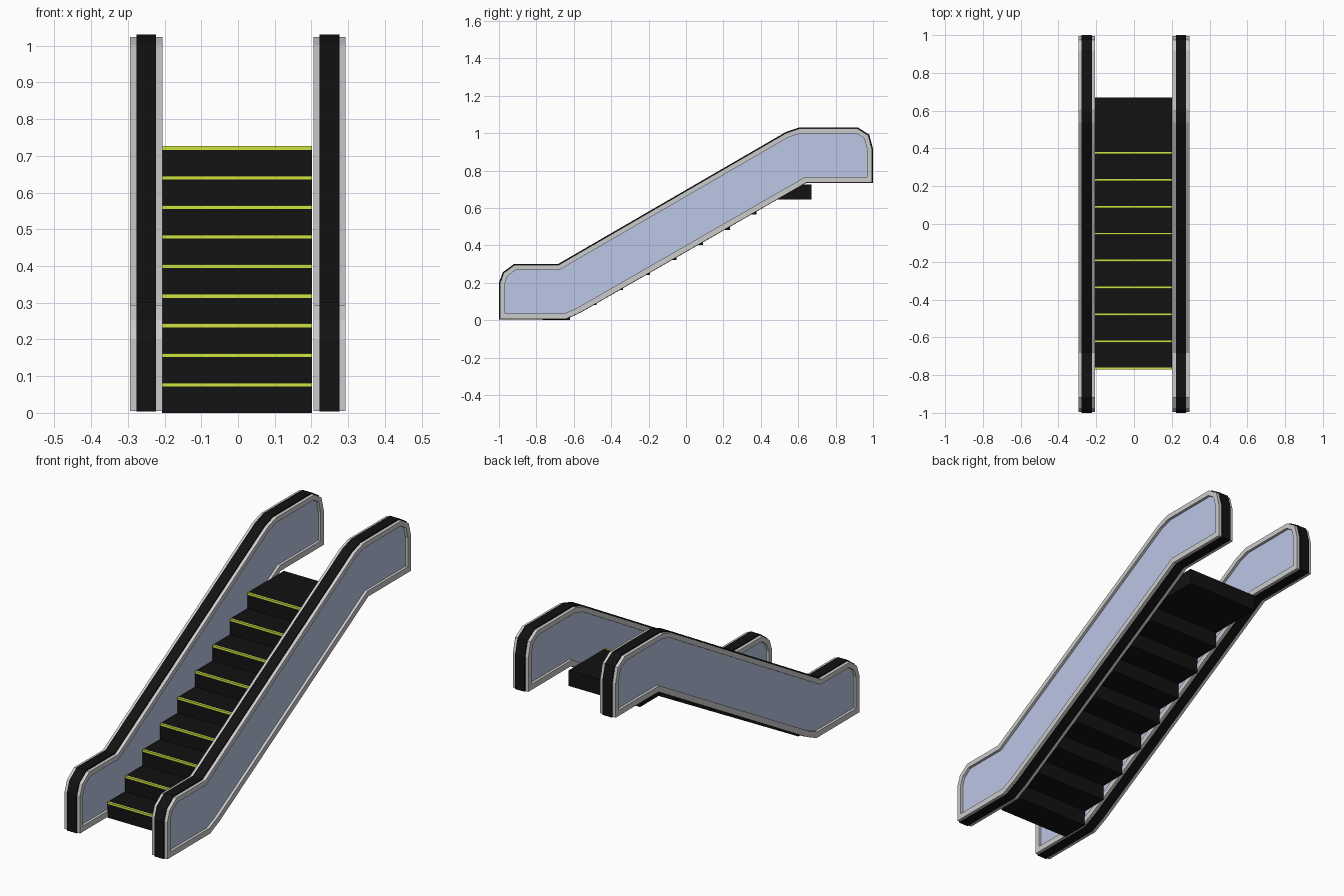
import bpy, bmesh
from mathutils import Vector

if "Cube" in bpy.data.objects:
    bpy.data.objects.remove(bpy.data.objects["Cube"])


def material(name, rgb):
    m = bpy.data.materials.new(name)
    m.diffuse_color = (*rgb, 1)
    m.use_nodes = True
    m.node_tree.nodes["Principled BSDF"].inputs["Base Color"].default_value = m.diffuse_color
    return m


BLACK = material("black_rubber", (0.006, 0.006, 0.006))
GLASS = material("blue_glass", (0.5, 0.57, 0.78))
YELLOW = material("yellow_edge", (0.65, 0.78, 0.05))


def finish(name, bm, mat=None):
    bmesh.ops.recalc_face_normals(bm, faces=bm.faces)
    me = bpy.data.meshes.new(name)
    bm.to_mesh(me)
    bm.free()
    ob = bpy.data.objects.new(name, me)
    bpy.context.collection.objects.link(ob)
    if mat:
        me.materials.append(mat)
    return ob


def box(name, lo, hi, mat):
    bm = bmesh.new()
    bmesh.ops.create_cube(bm, size=1)
    for v in bm.verts:
        v.co = [lo[i] + (v.co[i] + 0.5) * (hi[i] - lo[i]) for i in range(3)]
    return finish(name, bm, mat)


def inset(pts, dists):
    """Move every edge of a clockwise (y, z) outline inwards by its own distance."""
    n = len(pts)
    pts = [Vector(p) for p in pts]
    lines = []
    for i in range(n):
        d = (pts[(i + 1) % n] - pts[i]).normalized()
        lines.append((pts[i] + Vector((d.y, -d.x)) * dists[i], d))
    out = []
    for i in range(n):
        (p, d), (q, e) = lines[i - 1], lines[i]
        t = (q - p).cross(e) / d.cross(e)
        out.append(p + d * t)
    return out


def loop_verts(bm, pts, x):
    return [bm.verts.new((x, p[0], p[1])) for p in pts]


def ring(name, outer, inner, cx, half, mat=None):
    """Closed rectangular-section band between two outlines."""
    bm = bmesh.new()
    loops = [loop_verts(bm, o, cx + s * half)
             for o, s in ((outer, -1), (outer, 1), (inner, 1), (inner, -1))]
    n = len(outer)
    for k in range(4):
        a, b = loops[k], loops[(k + 1) % 4]
        for i in range(n):
            j = (i + 1) % n
            bm.faces.new((a[i], a[j], b[j], b[i]))
    return finish(name, bm, mat)


def slab(name, outline, cx, half, mat):
    bm = bmesh.new()
    a = loop_verts(bm, outline, cx - half)
    b = loop_verts(bm, outline, cx + half)
    n = len(a)
    bm.faces.new(a)
    bm.faces.new(b[::-1])
    for i in range(n):
        j = (i + 1) % n
        bm.faces.new((a[i], b[i], b[j], a[j]))
    return finish(name, bm, mat)


# Side outline of the balustrade (y, z), clockwise from the bottom front corner
outline = [(-1, 0.004), (-1, 0.2), (-0.98, 0.256), (-0.92, 0.3), (-0.685, 0.3),
           (0.535, 1.007), (0.605, 1.03), (0.92, 1.03), (0.98, 0.992), (1, 0.915),
           (1, 0.735), (0.645, 0.735), (-0.565, 0.04), (-0.645, 0.004)]
n = len(outline)
# The handrail stands proud on top and ends, almost flush underneath
proud = [0.006] * 10 + [0.0015] * 4
frame_out = inset(outline, proud)
frame_in = inset(outline, [0.031] * n)
rail_in = inset(outline, [0.018] * n)
glass_edge = inset(outline, [0.025] * n)

# Balustrades: grey frame, glass panel, black handrail band
for side, cx in (("left", -0.25), ("right", 0.249)):
    ring(side + "_frame", frame_out, frame_in, cx, 0.044)
    slab(side + "_glass_panel", glass_edge, cx, 0.03, GLASS)
    ring(side + "_handrail", outline, rail_in, cx, 0.027, BLACK)

# Steps with yellow nosing; the last one is the deeper landing
COUNT, RISE, RUN = 9, 0.0806, 0.1425
X0, X1 = -0.207, 0.201
for k in range(COUNT):
    y, z = -0.767 + k * RUN, k * RISE
    last = k == COUNT - 1
    back = 0.67 if last else y + RUN + 0.004
    box("landing" if last else f"step_{k + 1}", (X0, y, z), (X1, back, z + RISE), BLACK)
    box(f"step_edge_{k + 1}", (X0, y - 0.002, z + RISE - 0.009),
        (X1, y + 0.008, z + RISE + 0.001), YELLOW)
